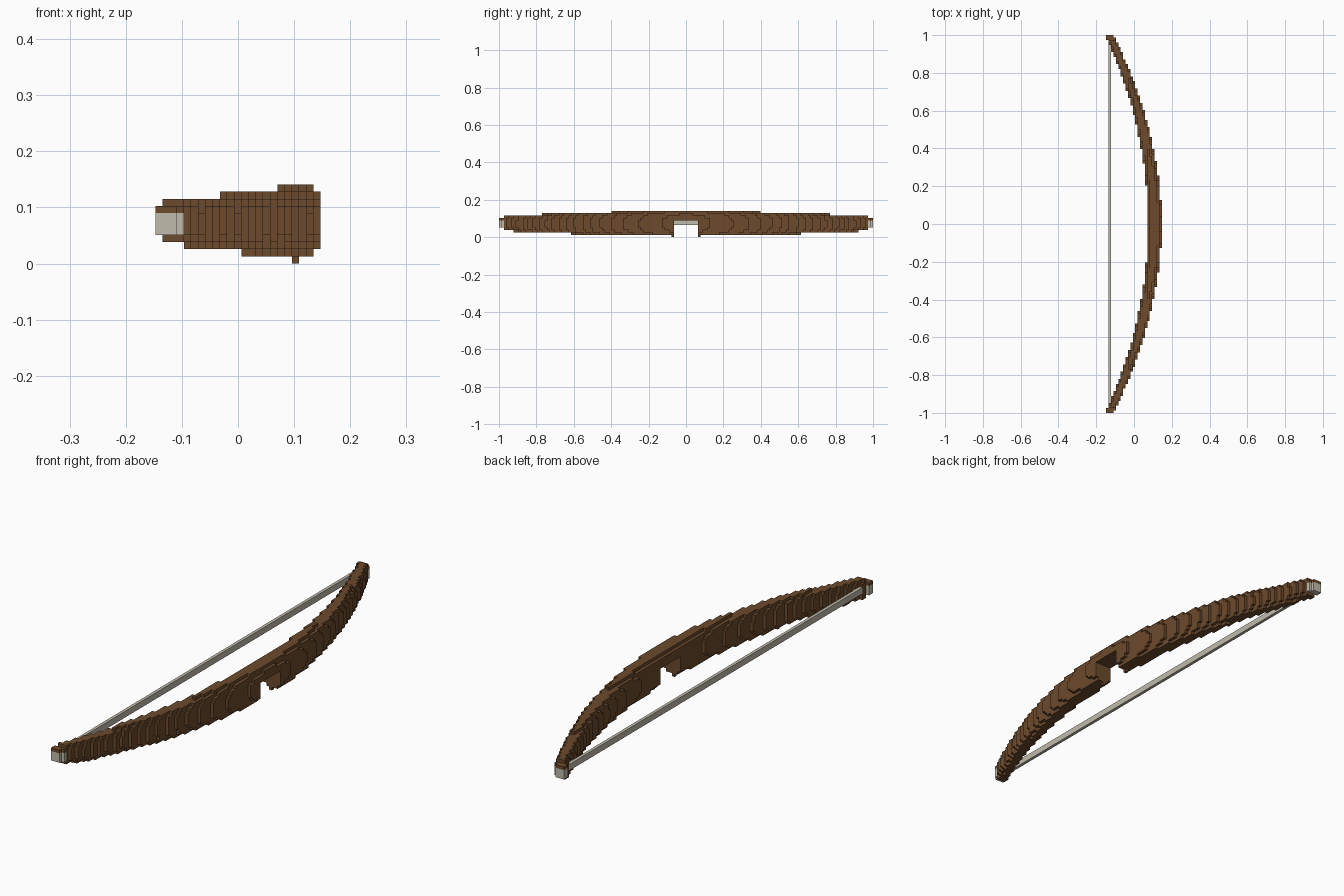
import bpy
import bmesh
from mathutils import Vector

if "Cube" in bpy.data.objects:
    bpy.data.objects.remove(bpy.data.objects["Cube"], do_unlink=True)

# Block grid: number of blocks along each axis
NX, NY, NZ = 23, 156, 11
S = 2 / NY


def material(name, rgb):
    m = bpy.data.materials.new(name)
    m.use_nodes = True
    colour = (*rgb, 1)
    m.diffuse_color = colour
    m.node_tree.nodes["Principled BSDF"].inputs["Base Color"].default_value = colour
    return m


wood = material("brown_wood", (0.15, 0.068, 0.025))
cord = material("pale_cord", (0.53, 0.50, 0.41))


def corner(p):
    """Grid corner to model position."""
    return Vector(((p[0] - NX / 2) * S, (p[1] - NY / 2) * S, p[2] * S))


def block_object(name, cells, mat):
    """Skin a set of grid cells with only their outward faces."""
    bm = bmesh.new()
    verts = {}

    def vert(p):
        if p not in verts:
            verts[p] = bm.verts.new(corner(p))
        return verts[p]

    for cell in sorted(cells):
        for axis in range(3):
            for side in (0, 1):
                near = list(cell)
                near[axis] += 2 * side - 1
                if tuple(near) in cells:
                    continue
                loop = []
                for du, dv in ((0, 0), (1, 0), (1, 1), (0, 1)):
                    p = list(cell)
                    p[axis] += side
                    p[(axis + 1) % 3] += du
                    p[(axis + 2) % 3] += dv
                    loop.append(vert(tuple(p)))
                bm.faces.new(loop if side else loop[::-1])
    mesh = bpy.data.meshes.new(name)
    bm.to_mesh(mesh)
    bm.free()
    mesh.materials.append(mat)
    obj = bpy.data.objects.new(name, mesh)
    bpy.context.collection.objects.link(obj)
    return obj


def in_bow(i, j, k):
    """Rounded cross-section that follows the bend and tapers to the tips."""
    x, y, z = corner((i + 0.5, j + 0.5, k + 0.5))
    y = abs(y)
    half_x = 0.0385 - 0.016 * y
    half_z = 0.0675 - 0.03 * y ** 1.7
    dx = abs(x - 0.109 + 0.24 * y * y) / half_x
    dz = abs(z - 0.0735) / half_z
    if y < 0.067 and k < 7:      # arrow notch under the grip
        return False
    if y > 0.975 and not 4 <= k <= 7:   # blunt tips
        return False
    return dx ** 3 + dz ** 3 <= 1


bow = {(i, j, k) for i in range(NX) for j in range(NY) for k in range(NZ)
       if in_bow(i, j, k)}

# Cord wrapped around the outermost blocks of each tip
wraps = {c for c in bow if (c[1] < 2 or c[1] >= NY - 2) and c[2] < 7}
block_object("bow_limbs", bow - wraps, wood)
block_object("front_cord_wrap", {c for c in wraps if c[1] < NY / 2}, cord)
block_object("back_cord_wrap", {c for c in wraps if c[1] > NY / 2}, cord)

# Straight bowstring between the tips
string = {(1, j, k) for j in range(2, NY - 2) for k in (5, 6)}
block_object("bowstring", string - bow, cord)
